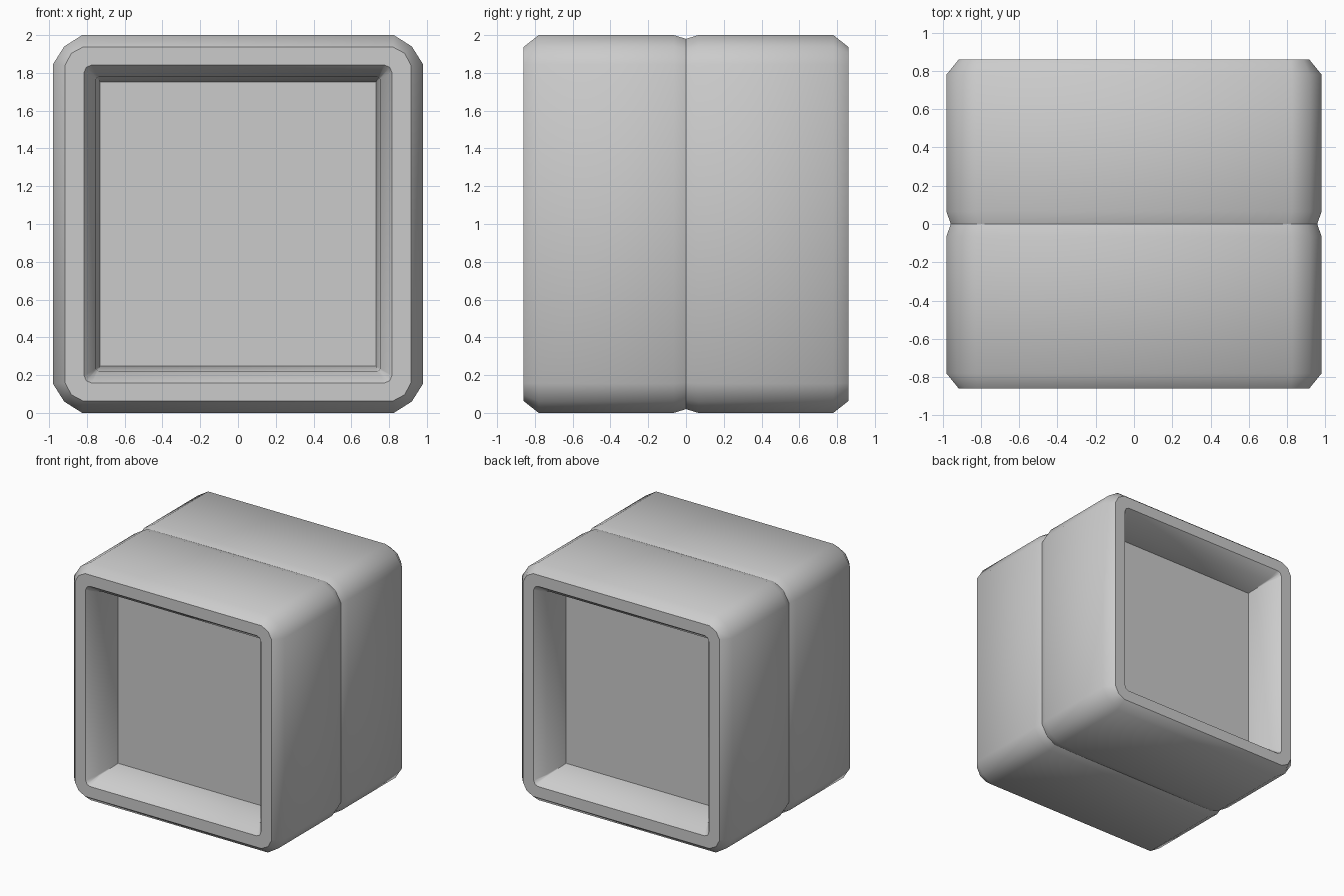
import bpy, bmesh, math

if "Cube" in bpy.data.objects:
    bpy.data.objects.remove(bpy.data.objects["Cube"])

# Each ring: depth |y|, half width x, half height z, corner size, corner mid-point inset
RINGS = [
    (0.55, 0.73, 0.753, 0.004, 0.001),    # recessed panel edge
    (0.775, 0.752, 0.778, 0.012, 0.004),  # inner step
    (0.86, 0.815, 0.842, 0.04, 0.012),    # opening lip
    (0.86, 0.915, 0.937, 0.095, 0.033),   # front of rim
    (0.78, 0.98, 1.0, 0.155, 0.06),       # full-size body
    (0.065, 0.98, 1.0, 0.155, 0.06),      # start of seam groove
    (0.0, 0.957, 0.98, 0.14, 0.052),      # groove bottom
]


def ring_points(hx, hz, c, m):
    """Rounded rectangle with two-segment corners, in order."""
    corner = [(hx, hz - c), (hx - m, hz - m), (hx - c, hz)]
    points = []
    for sx, sz in ((1, 1), (-1, 1), (-1, -1), (1, -1)):
        part = corner if sx * sz > 0 else corner[::-1]
        points += [(sx * x, sz * z) for x, z in part]
    return points


def half_box(name, side):
    bm = bmesh.new()
    loops = [[bm.verts.new((x, side * d, 1 + z))
              for x, z in ring_points(hx, hz, c, m)]
             for d, hx, hz, c, m in RINGS]
    n = len(loops[0])
    for a, b in zip(loops, loops[1:]):
        for i in range(n):
            j = (i + 1) % n
            bm.faces.new((a[i], a[j], b[j], b[i]))
    bm.faces.new(loops[0])
    bm.faces.new(loops[-1])
    bmesh.ops.recalc_face_normals(bm, faces=bm.faces[:])
    mesh = bpy.data.meshes.new(name)
    bm.to_mesh(mesh)
    bm.free()
    obj = bpy.data.objects.new(name, mesh)
    bpy.context.collection.objects.link(obj)
    bpy.ops.object.select_all(action='DESELECT')
    obj.select_set(True)
    bpy.context.view_layer.objects.active = obj
    bpy.ops.object.shade_smooth_by_angle(angle=math.radians(40))


# Two matching halves meeting at the seam groove
half_box("front_half", -1)
half_box("back_half", 1)
